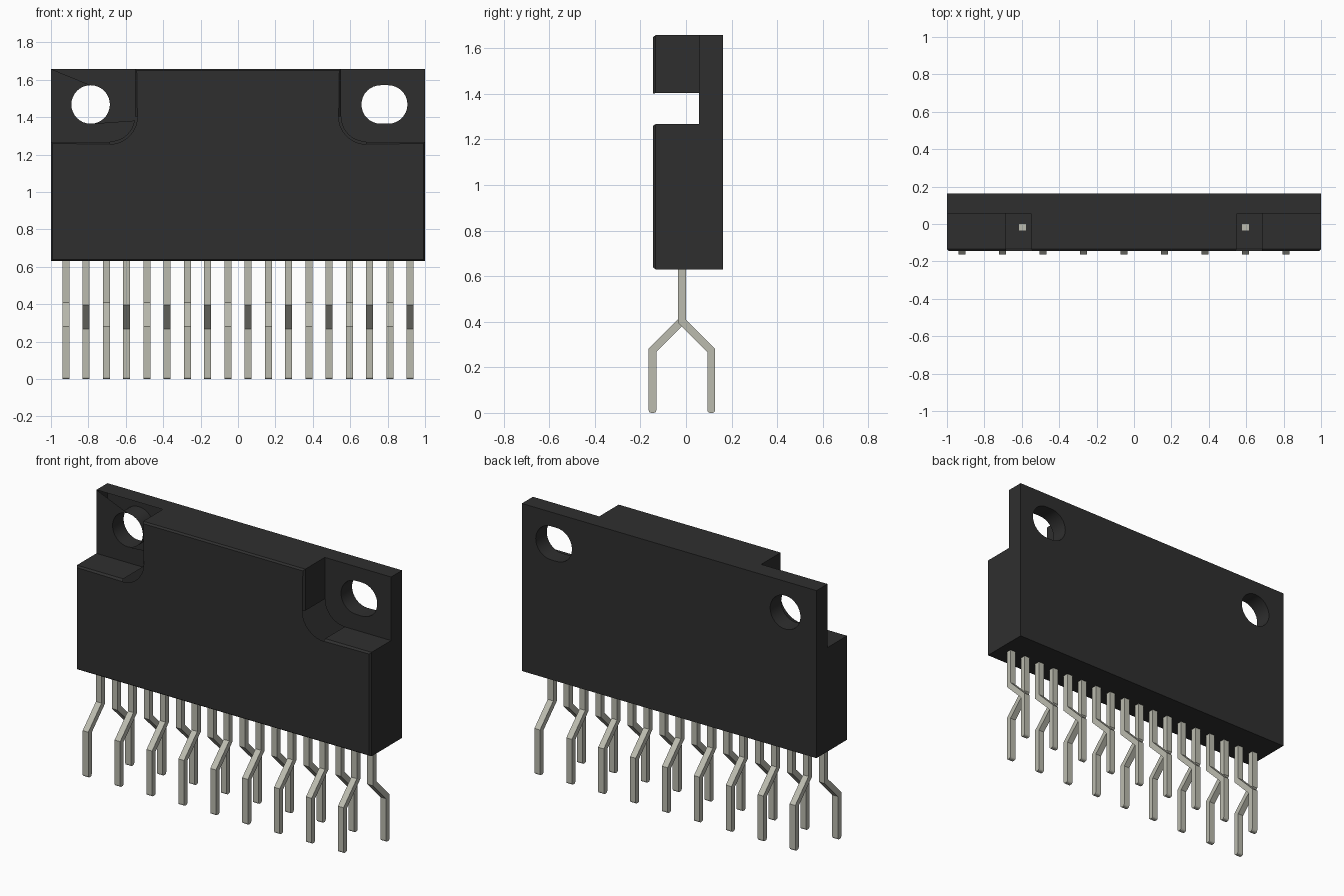
import bpy, bmesh
from math import sin, cos, pi

if "Cube" in bpy.data.objects:
    bpy.data.objects.remove(bpy.data.objects["Cube"])

BOTTOM, LEDGE, TOP = 0.63, 1.268, 1.658
FRONT, STEP, BACK = -0.145, 0.056, 0.163
NOTCH_X, RADIUS, CHAMFER = 0.55, 0.135, 0.012


def material(name, color):
    mat = bpy.data.materials.new(name)
    mat.use_nodes = True
    mat.diffuse_color = color
    mat.node_tree.nodes["Principled BSDF"].inputs["Base Color"].default_value = color
    return mat


def add_object(name, mesh, location=(0, 0, 0)):
    obj = bpy.data.objects.new(name, mesh)
    obj.location = location
    bpy.context.collection.objects.link(obj)
    return obj


def finish(bm, name, mat):
    mesh = bpy.data.meshes.new(name)
    bm.to_mesh(mesh)
    bm.free()
    mesh.materials.append(mat)
    return mesh


def ring(bm, points, y):
    return [bm.verts.new((x, y, z)) for x, z in points]


def wall(bm, a, b):
    for i in range(len(a)):
        j = (i + 1) % len(a)
        bm.faces.new((a[i], a[j], b[j], b[i]))


def fill(bm, *rings):
    """Flat face bounded by an outer ring and any hole rings."""
    edges = []
    for r in rings:
        for i in range(len(r)):
            pair = (r[i - 1], r[i])
            edges.append(bm.edges.get(pair) or bm.edges.new(pair))
    bmesh.ops.triangle_fill(bm, edges=edges, use_beauty=True)


def slot(x, z, radius, stretch, n=32):
    """Round hole, or a slot when stretched along x."""
    half = n // 2
    pts = []
    for side, start in ((1, -pi / 2), (-1, pi / 2)):
        for i in range(half + 1):
            a = start + pi * i / half
            pts.append((x + side * stretch + radius * cos(a), z + radius * sin(a)))
    return pts


def mirrored(points):
    return [(-x, z) for x, z in reversed(points)]


black = material("black plastic", (0.028, 0.028, 0.028, 1))
metal = material("tinned metal", (0.50, 0.50, 0.43, 1))

# Body outlines: thick front block with curved inner corners, and the back plate
cx, cz = NOTCH_X + RADIUS, LEDGE + RADIUS
arc = [(cx - RADIUS * sin(a), cz - RADIUS * cos(a))
       for a in (pi / 2 * i / 10 for i in range(11))]
right_half = [(1, BOTTOM), (1, LEDGE)] + arc + [(NOTCH_X, TOP)]
block = right_half + mirrored(right_half)
plate_half = [(1, BOTTOM), (1, LEDGE), (1, TOP), (NOTCH_X, TOP)]
plate = plate_half + mirrored(plate_half)
notch = [(1, TOP), (1, LEDGE)] + arc + [(NOTCH_X, TOP)]

bm = bmesh.new()

# Front block with a fine chamfer round its face
front_ring = ring(bm, block, FRONT + CHAMFER)
wall(bm, front_ring, ring(bm, block, STEP))
face = bm.faces.new(front_ring)
face.normal_update()
if face.normal.y > 0:
    face.normal_flip()
bmesh.ops.inset_individual(bm, faces=[face], thickness=CHAMFER, depth=CHAMFER)

# Back plate rim, mounting holes and notch floors
back_ring = ring(bm, plate, BACK)
wall(bm, ring(bm, plate, STEP), back_ring)
back_holes = []
for outline, hole in ((notch, slot(0.783, 1.468, 0.103, 0.02)),
                      (mirrored(notch), slot(-0.788, 1.468, 0.103, 0))):
    near, far = ring(bm, hole, STEP), ring(bm, hole, BACK)
    wall(bm, near, far)
    fill(bm, ring(bm, outline, STEP), near)
    back_holes.append(far)
fill(bm, back_ring, *back_holes)
bmesh.ops.remove_doubles(bm, verts=bm.verts, dist=0.0002)
bmesh.ops.recalc_face_normals(bm, faces=bm.faces)

# The curved notch corners are open slots into the hollow body
bm.normal_update()
curved = [f for f in bm.faces if f.calc_center_median().y < STEP - 0.01
          and abs(f.normal.x) > 0.03 and abs(f.normal.z) > 0.03]
bmesh.ops.delete(bm, geom=curved, context="FACES")
body = add_object("package_body", finish(bm, "package_body", black))
bpy.ops.object.select_all(action="DESELECT")
body.select_set(True)
bpy.context.view_layer.objects.active = body
bpy.ops.object.shade_smooth_by_angle(angle=pi / 6)


# Bent pin: flat ribbon with mitred bends and a rounded tip
def pin_mesh(name, side, width=0.038, thick=0.034):
    y0 = -0.018
    y1 = y0 + side * 0.129

    def edge(h):
        mitre = side * h * 0.414
        return [(y0 + h, BOTTOM + 0.006), (y0 + h, 0.403 + mitre),
                (y1 + h, 0.274 + mitre), (y1 + h, 0)]

    profile = edge(-thick / 2) + edge(thick / 2)[::-1]
    bm = bmesh.new()
    sides = [[bm.verts.new((x, y, z)) for y, z in profile]
             for x in (-width / 2, width / 2)]
    wall(bm, *sides)
    for s in sides:
        bm.faces.new(s)
    bmesh.ops.recalc_face_normals(bm, faces=bm.faces)
    tip = [e for e in bm.edges if all(v.co.z < 0.001 for v in e.verts)
           and abs(e.verts[0].co.x - e.verts[1].co.x) > 0.01]
    bmesh.ops.bevel(bm, geom=tip, offset=0.012, segments=3, profile=0.5,
                    affect="EDGES")
    return finish(bm, name, metal)


# Two staggered rows of pins
rows = (("front_pin", pin_mesh("front_pin", -1)),
        ("back_pin", pin_mesh("back_pin", 1)))
COUNT, PITCH = 18, 0.1083
for i in range(COUNT):
    name, mesh = rows[i % 2]
    add_object(f"{name}_{i // 2 + 1}", mesh, ((i - (COUNT - 1) / 2) * PITCH, 0, 0))
